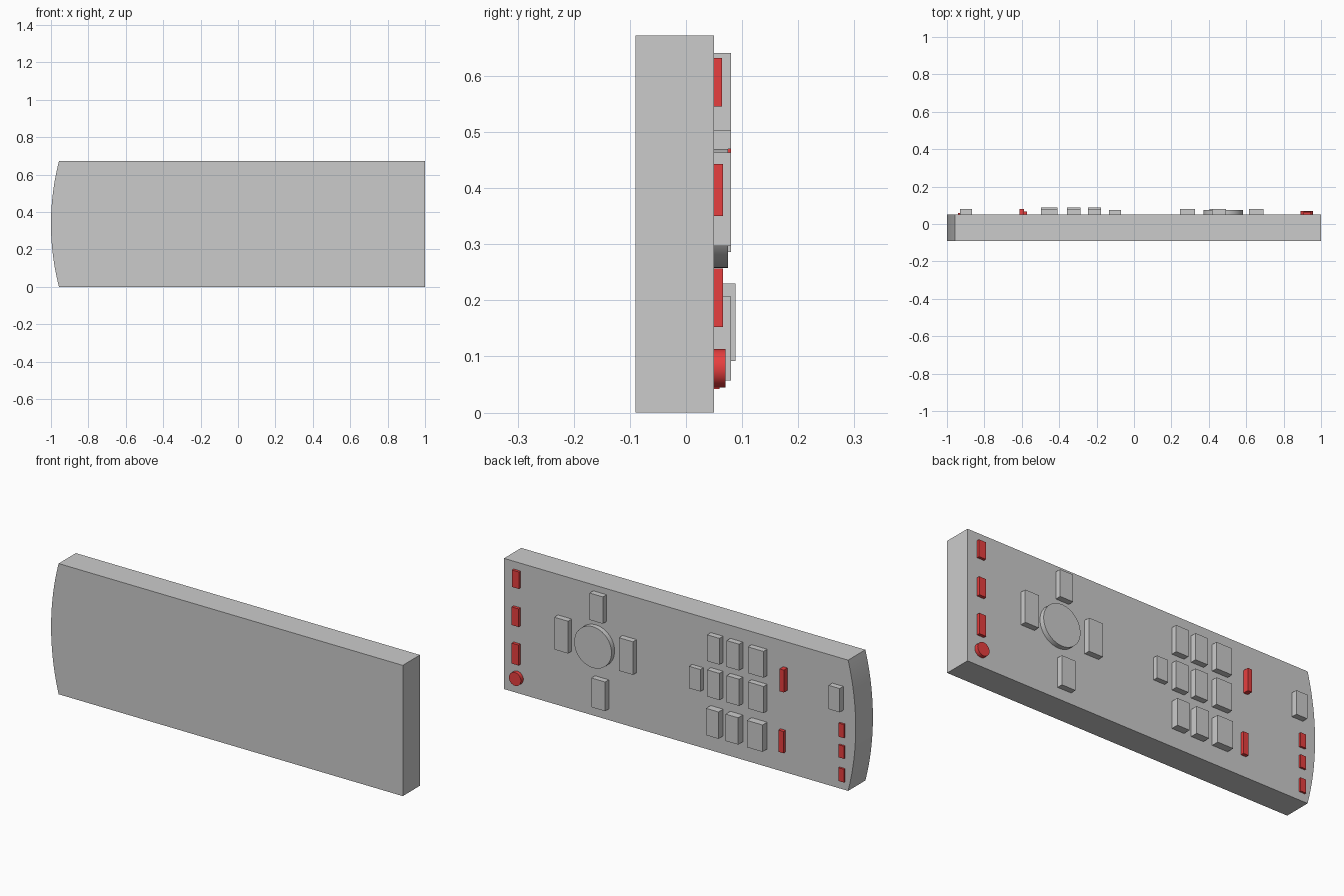
import bpy, bmesh, math

if "Cube" in bpy.data.objects:
    bpy.data.objects.remove(bpy.data.objects["Cube"])

FACE_Y, FRONT_Y, HEIGHT = 0.05, -0.09, 0.672

red = bpy.data.materials.new("red")
red.diffuse_color = (0.8, 0.05, 0.05, 1)
red.use_nodes = True
red.node_tree.nodes["Principled BSDF"].inputs["Base Color"].default_value = red.diffuse_color


def extrude_profile(name, pts, y0, y1, mat=None):
    """Solid from an x-z outline, extruded along y."""
    bm = bmesh.new()
    face = bm.faces.new([bm.verts.new((x, y0, z)) for x, z in pts])
    ext = bmesh.ops.extrude_face_region(bm, geom=[face])
    moved = [g for g in ext["geom"] if isinstance(g, bmesh.types.BMVert)]
    bmesh.ops.translate(bm, verts=moved, vec=(0, y1 - y0, 0))
    bmesh.ops.recalc_face_normals(bm, faces=bm.faces)
    me = bpy.data.meshes.new(name)
    bm.to_mesh(me)
    bm.free()
    ob = bpy.data.objects.new(name, me)
    bpy.context.collection.objects.link(ob)
    if mat:
        me.materials.append(mat)
    return ob


def button(name, x0, x1, z0, z1, h, mat=None):
    extrude_profile(name, [(x0, z0), (x1, z0), (x1, z1), (x0, z1)], FACE_Y, FACE_Y + h, mat)


def smooth(ob):
    bpy.ops.object.select_all(action='DESELECT')
    ob.select_set(True)
    bpy.context.view_layer.objects.active = ob
    bpy.ops.object.shade_smooth_by_angle(angle=math.radians(30))


def round_button(name, x, z, r, h, mat=None):
    pts = [(x + r * math.cos(i * math.tau / 48), z + r * math.sin(i * math.tau / 48)) for i in range(48)]
    smooth(extrude_profile(name, pts, FACE_Y, FACE_Y + h, mat))


# Body: slab with one gently bowed end
half, sag = HEIGHT / 2, 0.043
rad = (half * half + sag * sag) / (2 * sag)
span = math.asin(half / rad)
outline = [(1, 0), (1, HEIGHT)]
for i in range(25):
    a = span * (1 - i / 12)
    outline.append((-1 + rad - rad * math.cos(a), half + rad * math.sin(a)))
smooth(extrude_profile("body", outline, FRONT_Y, FACE_Y))

# Red keys and round power key along the square end
for i, (z0, z1, h) in enumerate([(0.545, 0.632, 0.014), (0.35, 0.443, 0.016), (0.152, 0.257, 0.016)]):
    button(f"end_key_{i}", 0.906, 0.945, z0, z1, h, red)
round_button("power_key", 0.924, 0.079, 0.034, 0.02, red)

# Navigation disc and four surrounding keys
round_button("navigation_disc", 0.477, 0.364, 0.106, 0.025)
for name, x0, x1, z0, z1 in [("left", 0.615, 0.693, 0.297, 0.463), ("right", 0.246, 0.326, 0.286, 0.456),
                             ("up", 0.417, 0.492, 0.503, 0.641), ("down", 0.404, 0.482, 0.057, 0.207)]:
    button(f"navigation_key_{name}", x0, x1, z0, z1, 0.03)

# Keypad: three columns of three, plus a single key beside it
cols = [(-0.246, -0.176), (-0.358, -0.287), (-0.497, -0.408)]
rows = [(0.47, 0.605, 0.03), (0.288, 0.425, 0.03), (0.092, 0.23, 0.038)]
for c, (x0, x1) in enumerate(cols):
    for r, (z0, z1, h) in enumerate(rows):
        button(f"keypad_{c}_{r}", x0, x1, z0, z1, h)
button("keypad_side_key", -0.134, -0.07, 0.3, 0.413, 0.025)

# Tall red keys after the keypad
button("tall_key_upper", -0.612, -0.588, 0.425, 0.54, 0.03, red)
button("tall_key_lower", -0.602, -0.573, 0.105, 0.217, 0.018, red)

# Keys near the bowed end
button("bowed_end_key", -0.93, -0.867, 0.408, 0.53, 0.03)
for i, (z0, z1) in enumerate([(0.27, 0.34), (0.164, 0.228), (0.042, 0.11)]):
    button(f"small_key_{i}", -0.94, -0.909, z0, z1, 0.01, red)
